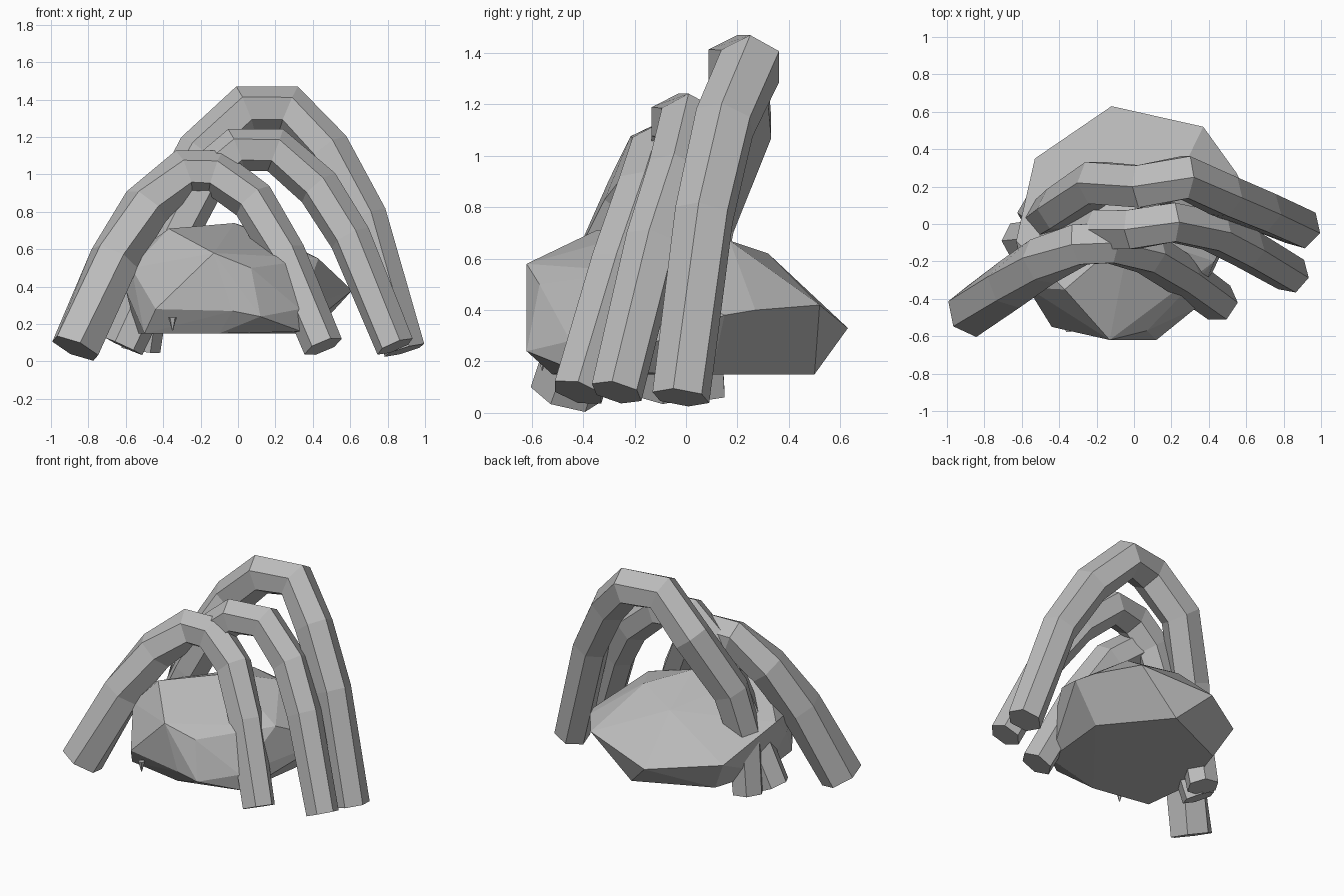
import bpy, bmesh, math
from mathutils import Vector

if "Cube" in bpy.data.objects:
    bpy.data.objects.remove(bpy.data.objects["Cube"])

stone = bpy.data.materials.new("grey stone")
stone.diffuse_color = (0.5, 0.5, 0.5, 1)
stone.use_nodes = True
stone.node_tree.nodes["Principled BSDF"].inputs["Base Color"].default_value = stone.diffuse_color


def add_object(name, bm):
    bmesh.ops.recalc_face_normals(bm, faces=bm.faces)
    mesh = bpy.data.meshes.new(name)
    bm.to_mesh(mesh)
    bm.free()
    mesh.materials.append(stone)
    obj = bpy.data.objects.new(name, mesh)
    bpy.context.collection.objects.link(obj)
    return obj


def arch(name, path, twist=0, sides=6):
    """Faceted tube along points (x, y, z, radius); the first leg is twisted by some degrees."""
    bm = bmesh.new()
    pts = [Vector(p[:3]) for p in path]
    rings = []
    for i, p in enumerate(pts):
        a, b = pts[max(i - 1, 0)], pts[min(i + 1, len(pts) - 1)]
        t = ((p - a).normalized() + (b - p).normalized()).normalized()
        side = Vector((0, 1, 0))
        side = (side - t * side.dot(t)).normalized()
        out = t.cross(side)
        r = path[i][3]
        phase = math.radians(twist) * max(0, 1 - i / 3)
        angles = [phase + k * math.tau / sides for k in range(sides)]
        rings.append([bm.verts.new(p + r * (math.cos(w) * out + math.sin(w) * side))
                      for w in angles])
    for r0, r1 in zip(rings, rings[1:]):
        for k in range(sides):
            n = (k + 1) % sides
            bm.faces.new((r0[k], r0[n], r1[n], r1[k]))
    bm.faces.new(rings[0])
    bm.faces.new(rings[-1])
    return add_object(name, bm)


# three leaning arches, front to back
arch("front_arch", [
    (-0.87, -0.47, 0.07, 0.14), (-0.66, -0.32, 0.55, 0.138), (-0.49, -0.2, 0.83, 0.133),
    (-0.29, -0.11, 1.01, 0.125), (-0.12, -0.1, 1.01, 0.125), (0.08, -0.16, 0.86, 0.118),
    (0.25, -0.27, 0.57, 0.113), (0.455, -0.42, 0.08, 0.108)], twist=25)
arch("middle_arch", [
    (0.84, -0.27, 0.08, 0.105), (0.6, -0.13, 0.66, 0.113), (0.43, -0.04, 0.93, 0.118),
    (0.2, 0.01, 1.13, 0.12), (-0.01, -0.03, 1.13, 0.12), (-0.17, -0.03, 0.99, 0.12),
    (-0.32, -0.06, 0.7, 0.115), (-0.61, -0.09, 0.08, 0.108)], twist=10)
arch("rear_arch", [
    (0.89, -0.02, 0.06, 0.115), (0.68, 0.07, 0.77, 0.12), (0.48, 0.15, 1.13, 0.125),
    (0.27, 0.25, 1.35, 0.13), (0.04, 0.2, 1.35, 0.13), (-0.2, 0.22, 1.12, 0.13),
    (-0.4, 0.08, 0.75, 0.125), (-0.47, 0.03, 0.45, 0.115), (-0.52, 0.06, 0.06, 0.105)], twist=15)

# faceted boulder under the arches
corners = [
    (-0.5, -0.45, 0.15), (-0.1, -0.52, 0.15), (0.34, -0.42, 0.16), (0.4, 0.1, 0.15),
    (0.07, 0.5, 0.15), (-0.42, 0.28, 0.15), (-0.54, -0.1, 0.15),
    (-0.6, -0.25, 0.38), (-0.44, -0.55, 0.28), (-0.03, -0.62, 0.27), (0.12, -0.62, 0.24),
    (-0.13, -0.62, 0.58), (0.07, -0.57, 0.5), (0.33, -0.45, 0.28), (-0.57, -0.34, 0.5),
    (0.61, 0.15, 0.38), (0.55, 0.27, 0.4), (0.37, 0.52, 0.42), (-0.12, 0.63, 0.33),
    (-0.53, 0.35, 0.36), (-0.63, -0.09, 0.52), (-0.37, -0.35, 0.71), (-0.02, -0.05, 0.74),
    (0.2, 0.17, 0.67), (-0.1, 0.32, 0.62), (0.43, -0.2, 0.55)]
bm = bmesh.new()
for c in corners:
    bm.verts.new(c)
hull = bmesh.ops.convex_hull(bm, input=bm.verts)
loose = {g for g in hull["geom_interior"] if isinstance(g, bmesh.types.BMVert)}
bmesh.ops.delete(bm, geom=list(loose), context='VERTS')
add_object("boulder", bm)

# tiny thorn hanging on the front of the boulder
bm = bmesh.new()
bmesh.ops.create_cone(bm, cap_ends=True, segments=5, radius1=0.003, radius2=0.022, depth=0.07)
bmesh.ops.translate(bm, verts=bm.verts, vec=(-0.35, -0.56, 0.2))
add_object("thorn", bm)
